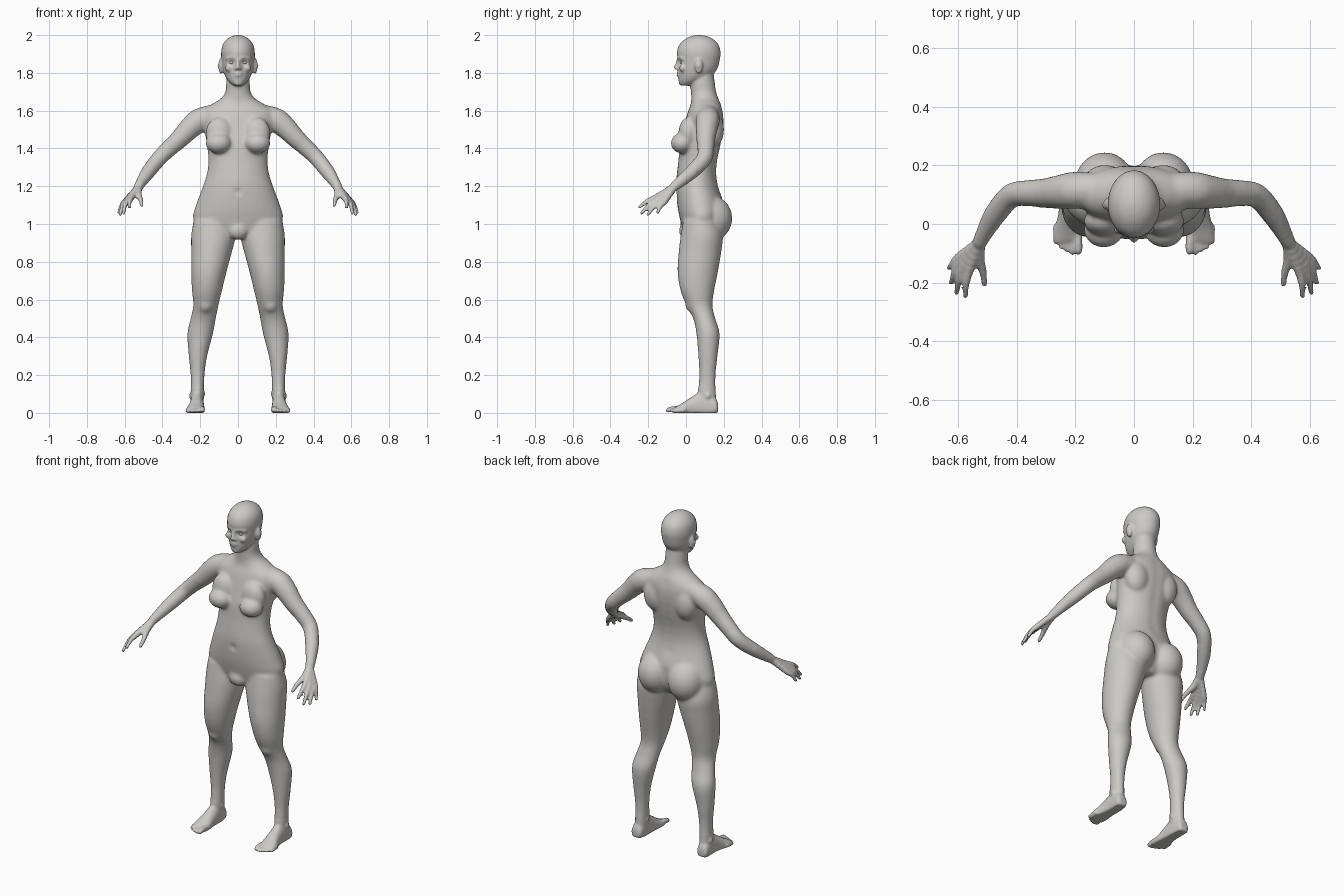
import bpy
import bmesh
import math
from mathutils import Vector

cube = bpy.data.objects.get("Cube")
if cube:
    bpy.data.objects.remove(cube, do_unlink=True)

grey = bpy.data.materials.new("warm_grey")
grey.use_nodes = True
colour = (0.6, 0.59, 0.57, 1)
grey.diffuse_color = colour
for node in grey.node_tree.nodes:
    if node.type == 'BSDF_PRINCIPLED':
        node.inputs["Base Color"].default_value = colour
        node.inputs["Roughness"].default_value = 0.7

verts, faces = [], []


def spline(rows, steps):
    """Smooth curve through rows of numbers."""
    rows = [rows[0]] + list(rows) + [rows[-1]]
    out = []
    for i in range(1, len(rows) - 2):
        for k in range(steps):
            t = k / steps
            out.append([0.5 * (2 * b + (c - a) * t + (2 * a - 5 * b + 4 * c - d) * t * t
                               + (3 * b - a - 3 * c + d) * t ** 3)
                        for a, b, c, d in zip(*rows[i - 1:i + 3])])
    out.append(list(rows[-1]))
    return out


def skin_rings(rings):
    """Closed tube through rings of equal length."""
    start, n = len(verts), len(rings[0])
    for ring in rings:
        verts.extend(ring)
    for r in range(len(rings) - 1):
        a = start + r * n
        for i in range(n):
            j = (i + 1) % n
            faces.append((a + i, a + j, a + n + j, a + n + i))
    faces.append(tuple(range(start + n - 1, start - 1, -1)))
    faces.append(tuple(range(len(verts) - n, len(verts))))


def circle(sides):
    return [(math.cos(2 * math.pi * i / sides), math.sin(2 * math.pi * i / sides))
            for i in range(sides)]


def loft(rows, along_y=False, steps=4):
    """Rows: position, centre x, half width, low edge, high edge."""
    rings = []
    for pos, cx, rx, low, high in spline(rows, steps):
        ring = []
        for c, s in circle(32):
            x, v = cx + rx * c, (low + high) / 2 + (high - low) / 2 * s
            ring.append((x, pos, max(v, 0)) if along_y else (x, v, pos))
        rings.append(ring)
    skin_rings(rings)


def ball(centre, radii, sides=20, bands=12):
    (x, y, z), (rx, ry, rz) = centre, radii
    rings = []
    for k in range(bands):
        a = math.pi * (k + .5) / bands
        rings.append([(x + rx * c * math.sin(a), y + ry * s * math.sin(a), z - rz * math.cos(a))
                      for c, s in circle(sides)])
    skin_rings(rings)


def tube(points, steps=6):
    """Points: x, y, z, radius."""
    for x, y, z, r in spline(points, steps):
        ball((x, y, z), (r, r, r), 12, 8)


# Arm
tube([(.12, .115, 1.575, .06), (.2, .115, 1.55, .065), (.25, .11, 1.512, .06),
      (.305, .105, 1.455, .052), (.365, .105, 1.4, .046), (.42, .095, 1.345, .043),
      (.475, .03, 1.275, .039), (.525, -.06, 1.2, .026)], 7)

# Palm and fingers
wrist = Vector((.525, -.062, 1.197))
fingers = [((.563, -.162, 1.14), (.575, -.245, 1.09)),
           ((.583, -.153, 1.127), (.605, -.235, 1.058)),
           ((.595, -.135, 1.118), (.623, -.2, 1.052)),
           ((.596, -.112, 1.12), (.63, -.15, 1.062))]
for knuckle, tip in fingers:
    middle = Vector(knuckle).lerp(Vector(tip), .5) + Vector((.004, -.003, .005))
    tube([(*wrist, .021), (*knuckle, .0165), (*middle, .0125), (*tip, .0095)])
tube([(*wrist, .021), (.528, -.115, 1.16, .019), (.515, -.165, 1.128, .0135),
      (.51, -.205, 1.1, .0105)])

# Leg
loft([(1.02, .125, .11, -.015, .17), (.94, .13, .118, -.028, .195),
      (.86, .139, .109, -.038, .188), (.75, .154, .094, -.045, .17),
      (.65, .164, .08, -.03, .15), (.57, .17, .067, .002, .14),
      (.5, .184, .067, .038, .155), (.42, .2, .068, .055, .178),
      (.3, .212, .049, .065, .167), (.2, .214, .037, .07, .157),
      (.1, .215, .035, .062, .158), (.02, .218, .034, .06, .165)])
ball((.172, .03, .58), (.04, .035, .05))

# Foot, ankle bones and toes
loft([(.17, .22, .022, .01, .045), (.155, .22, .034, -.02, .08),
      (.09, .217, .036, -.04, .115), (.03, .219, .04, -.03, .085),
      (-.02, .224, .049, -.02, .052), (-.055, .227, .05, -.012, .032),
      (-.065, .228, .044, 0, .024)], along_y=True)
ball((.188, .11, .1), (.014, .016, .018))
ball((.247, .115, .09), (.012, .016, .018))
for i, tip in enumerate((-.092, -.098, -.09, -.079, -.064)):
    x = .19 + .0195 * i
    r = .0155 if i == 0 else .0105 - .0005 * i
    tube([(x + .002, tip + .055, r + .006, r), (x, tip + .02, r + .004, r), (x, tip, r, r * .9)])

# Chest, buttock and shoulder blade volumes
ball((.103, -.02, 1.428), (.069, .061, .055))
ball((.1, .01, 1.48), (.072, .05, .085))
ball((.1, .13, 1.03), (.105, .116, .122))
ball((.1, .14, 1.5), (.075, .062, .1))

# Ear, brow, cheekbone and nostril
ball((.091, .068, 1.837), (.012, .021, .042))
tube([(.014, -.04, 1.877, .009), (.035, -.03, 1.882, .01), (.056, -.014, 1.875, .01)])
ball((.045, -.018, 1.825), (.024, .018, .02))
ball((.011, -.047, 1.824), (.009, .011, .008))

# Mirror all paired parts to the other side
count = len(verts)
verts += [(-x, y, z) for x, y, z in verts]
faces += [tuple(i + count for i in reversed(f)) for f in faces]

# Torso and neck
loft([(.925, 0, .07, .0, .15), (.97, 0, .19, -.018, .18), (1.03, 0, .238, -.033, .2),
      (1.1, 0, .223, -.046, .2), (1.2, 0, .186, -.053, .172), (1.27, 0, .164, -.048, .162),
      (1.34, 0, .157, -.04, .168), (1.42, 0, .165, -.033, .186), (1.5, 0, .18, -.015, .198),
      (1.56, 0, .2, 0, .2), (1.6, 0, .19, .012, .195), (1.635, 0, .138, .025, .185),
      (1.665, 0, .09, .028, .171), (1.7, 0, .067, .026, .16), (1.75, 0, .062, .026, .152),
      (1.81, 0, .058, .04, .145)])
ball((0, .005, .965), (.055, .042, .05))

# Head
loft([(1.732, 0, .022, -.025, .025), (1.75, 0, .045, -.037, .07), (1.78, 0, .066, -.042, .13),
      (1.82, 0, .08, -.042, .165), (1.87, 0, .087, -.044, .179), (1.91, 0, .089, -.048, .183),
      (1.95, 0, .08, -.035, .172), (1.98, 0, .057, -.003, .142), (1.995, 0, .03, .03, .108),
      (2.001, 0, .006, .06, .075)])

# Nose, lips and chin
tube([(0, -.04, 1.875, .008), (0, -.049, 1.85, .008), (0, -.055, 1.828, .0105)])
ball((0, -.041, 1.798), (.022, .01, .005))
ball((0, -.04, 1.787), (.019, .011, .006))
ball((0, -.023, 1.748), (.026, .015, .017))

# Fuse the volumes into one skin
mesh = bpy.data.meshes.new("body_parts")
mesh.from_pydata(verts, [], faces)
bm = bmesh.new()
bm.from_mesh(mesh)
bmesh.ops.recalc_face_normals(bm, faces=bm.faces[:])
bm.to_mesh(mesh)
bm.free()
body = bpy.data.objects.new("body", mesh)
bpy.context.scene.collection.objects.link(body)
remesh = body.modifiers.new("fuse", 'REMESH')
remesh.mode = 'VOXEL'
remesh.voxel_size = .007
graph = bpy.context.evaluated_depsgraph_get()
skin = bpy.data.meshes.new_from_object(body.evaluated_get(graph))
body.modifiers.clear()
body.data = skin
bpy.data.meshes.remove(mesh)
skin.materials.clear()
skin.materials.append(grey)
skin.polygons.foreach_set("material_index", [0] * len(skin.polygons))
skin.shade_smooth()

# Eye sockets, ear hollows, navel, spine groove and buttock crease
presses = [((.034, -.036, 1.855), .014, (0, .011, 0)),
           ((.103, .062, 1.838), .011, (-.007, 0, 0)),
           ((0, -.052, 1.17), .013, (0, .014, 0))]
presses += [((0, .18, 1.2 + .045 * i), .025, (0, -.005, 0)) for i in range(10)]
presses += [((0, .215, .96 + .025 * i), .018, (0, -.008, 0)) for i in range(6)]
points = [v.co.copy() for v in skin.vertices]
for centre, radius, push in presses:
    centre, push = Vector(centre), Vector(push)
    for p in points:
        if abs(p.z - centre.z) < 2.5 * radius:
            d = (Vector((abs(p.x), p.y, p.z)) - centre).length / radius
            move = push * math.exp(-d * d)
            p += Vector((math.copysign(move.x, p.x), move.y, move.z))
skin.vertices.foreach_set("co", [c for p in points for c in (p.x, p.y, max(p.z, 0))])
skin.update()

# Blend the trunk and limbs strongly, the small parts lightly
group = body.vertex_groups.new(name="trunk_and_limbs")
group.add([i for i, p in enumerate(points) if .13 < p.z < 1.73 and abs(p.x) < .5], 1, 'REPLACE')
for name, times, group_name in (("blend", 18, group.name), ("soften", 2, "")):
    smooth = body.modifiers.new(name, 'SMOOTH')
    smooth.factor = .5
    smooth.iterations = times
    smooth.vertex_group = group_name

# Eyes
for side, name in ((1, "left_eye"), (-1, "right_eye")):
    verts, faces = [], []
    ball((side * .034, -.016, 1.855), (.015, .0145, .0095))
    eye = bpy.data.meshes.new(name)
    eye.from_pydata(verts, [], faces)
    eye.materials.append(grey)
    eye.shade_smooth()
    bpy.context.scene.collection.objects.link(bpy.data.objects.new(name, eye))
